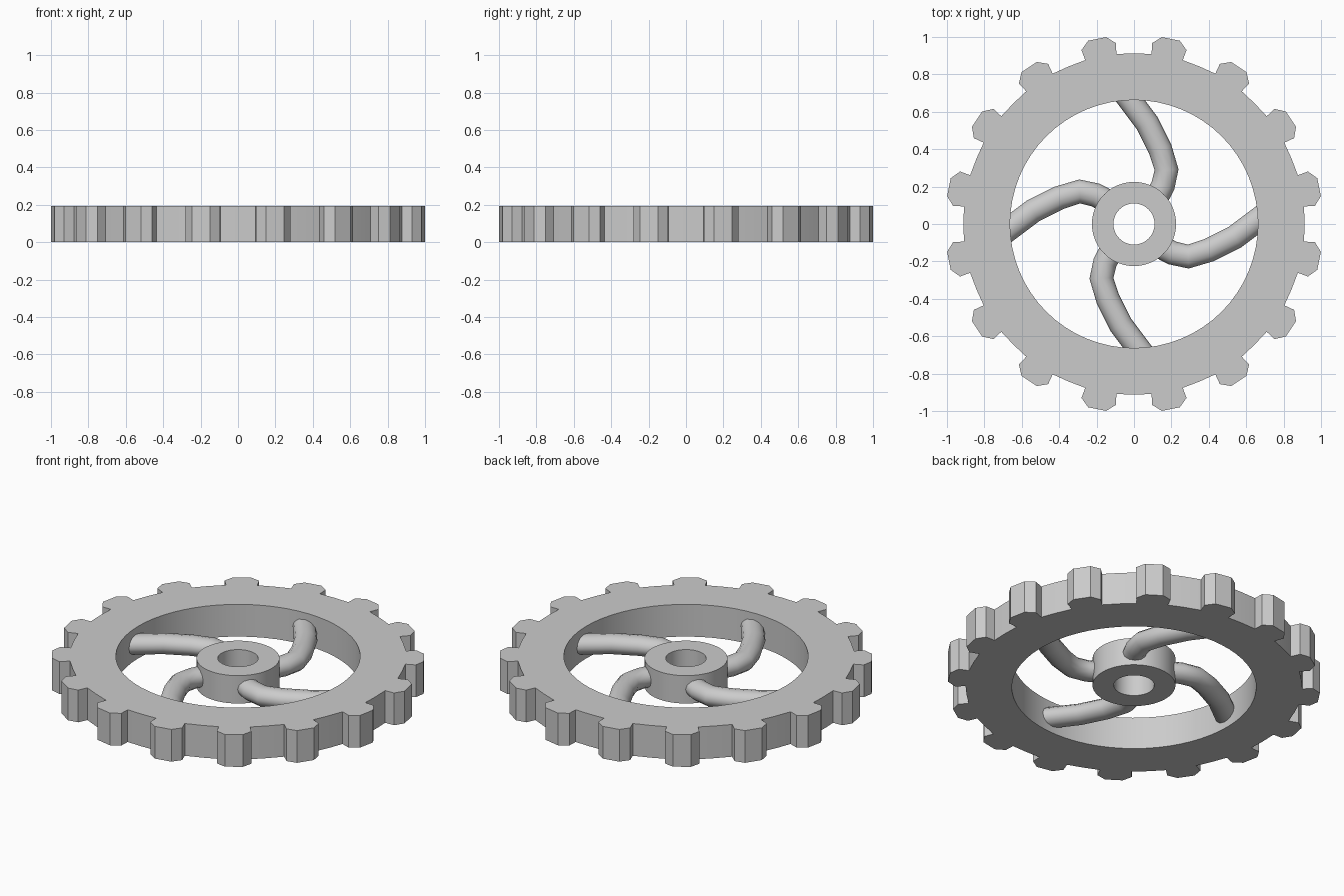
import bpy
import bmesh
from math import sin, cos, pi, radians
from mathutils import Matrix, Vector

cube = bpy.data.objects.get("Cube")
if cube:
    bpy.data.objects.remove(cube, do_unlink=True)

TEETH = 16
HEIGHT = 0.193
SPOKES = 4


def circle(radius, sides):
    return [(radius * cos(2 * pi * i / sides), radius * sin(2 * pi * i / sides))
            for i in range(sides)]


def smooth(obj):
    bpy.ops.object.select_all(action='DESELECT')
    obj.select_set(True)
    bpy.context.view_layer.objects.active = obj
    bpy.ops.object.shade_smooth_by_angle(angle=radians(25))


def pierced_plate(name, outer, inner, z0, z1):
    """Extrude the area between two closed outlines."""
    bm = bmesh.new()
    edges = []
    for loop in (outer, inner):
        verts = [bm.verts.new((x, y, z0)) for x, y in loop]
        edges += [bm.edges.new((v, verts[i - 1])) for i, v in enumerate(verts)]
    bmesh.ops.triangle_fill(bm, edges=edges, use_beauty=True,
                            use_dissolve=False, normal=(0, 0, 1))
    top = bmesh.ops.extrude_face_region(bm, geom=bm.faces[:], use_keep_orig=True)
    moved = [g for g in top["geom"] if isinstance(g, bmesh.types.BMVert)]
    bmesh.ops.translate(bm, verts=moved, vec=(0, 0, z1 - z0))
    bmesh.ops.recalc_face_normals(bm, faces=bm.faces[:])
    mesh = bpy.data.meshes.new(name)
    bm.to_mesh(mesh)
    bm.free()
    obj = bpy.data.objects.new(name, mesh)
    bpy.context.collection.objects.link(obj)
    smooth(obj)
    return obj


# Toothed rim: one chamfered tooth (radial, tangential) repeated around the axis
half_tooth = [(0.91, 0.085), (0.967, 0.094), (1.009, 0.049)]
tooth = [(r, -t) for r, t in half_tooth] + half_tooth[::-1]
outline = []
for i in range(TEETH):
    turn = Matrix.Rotation(2 * pi * (i + 0.5) / TEETH, 2)
    outline += [tuple(turn @ Vector(p)) for p in tooth]
    # Point on the root circle midway to the next tooth
    gap = 2 * pi * (i + 1) / TEETH
    outline.append((0.912 * cos(gap), 0.912 * sin(gap)))
pierced_plate("toothed_rim", outline, circle(0.663, 64), 0, HEIGHT)

# Hub with a through bore, slightly thinner than the rim
pierced_plate("hub", circle(0.225, 48), circle(0.11, 48), 0.013, HEIGHT - 0.013)

# Curved round spokes, buried in the hub and rim at their ends
path = [(0.12, 0.14), (0.155, 0.205), (0.174, 0.29), (0.14, 0.40),
        (0.07, 0.54), (-0.02, 0.66), (-0.05, 0.70)]
for i in range(SPOKES):
    name = f"spoke_{i + 1}"
    curve = bpy.data.curves.new(name, 'CURVE')
    curve.dimensions = '3D'
    curve.bevel_depth = 0.064
    curve.bevel_resolution = 4
    curve.use_fill_caps = True
    spline = curve.splines.new('POLY')
    spline.points.add(len(path) - 1)
    for point, (x, y) in zip(spline.points, path):
        point.co = (x, y, 0, 1)
    spoke = bpy.data.objects.new(name, curve)
    bpy.context.collection.objects.link(spoke)
    spoke.location.z = HEIGHT / 2
    spoke.rotation_euler.z = 2 * pi * i / SPOKES
    spoke.scale.z = 0.88
    bpy.ops.object.select_all(action='DESELECT')
    spoke.select_set(True)
    bpy.context.view_layer.objects.active = spoke
    bpy.ops.object.convert(target='MESH')
    bpy.ops.object.shade_smooth_by_angle(angle=radians(40))
